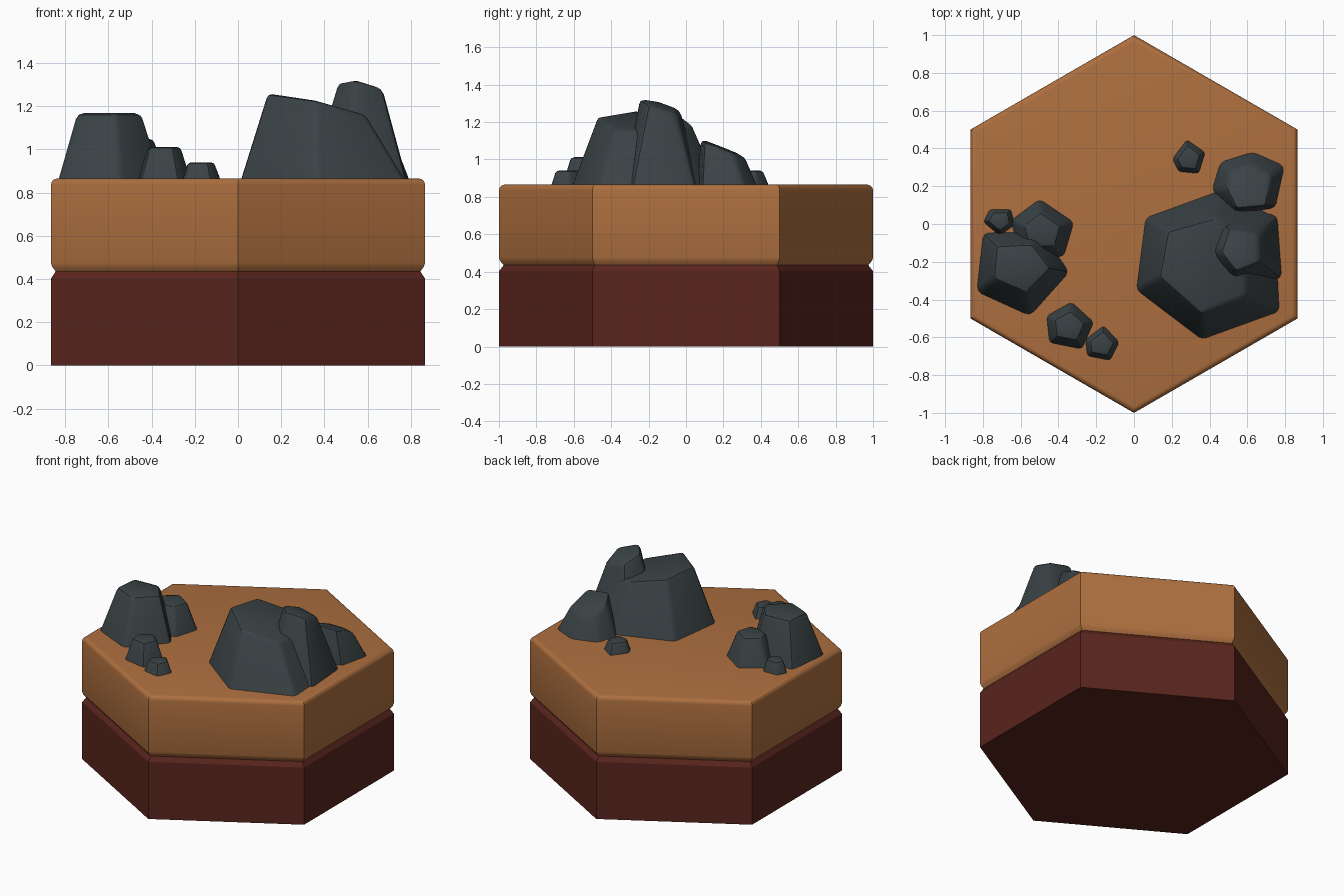
import bpy, bmesh, math

if "Cube" in bpy.data.objects:
    bpy.data.objects.remove(bpy.data.objects["Cube"])

TOP = 0.866


def material(name, rgb):
    m = bpy.data.materials.new(name)
    m.diffuse_color = (*rgb, 1)
    m.use_nodes = True
    m.node_tree.nodes["Principled BSDF"].inputs["Base Color"].default_value = m.diffuse_color
    return m


SOIL = material("soil", (0.42, 0.16, 0.05))
EARTH = material("deep_earth", (0.10, 0.018, 0.012))
STONE = material("stone", (0.042, 0.055, 0.06))


def finish(bm, name, mat):
    bmesh.ops.recalc_face_normals(bm, faces=bm.faces)
    me = bpy.data.meshes.new(name)
    bm.to_mesh(me)
    bm.free()
    ob = bpy.data.objects.new(name, me)
    bpy.context.collection.objects.link(ob)
    me.materials.append(mat)
    bpy.ops.object.select_all(action='DESELECT')
    ob.select_set(True)
    bpy.context.view_layer.objects.active = ob
    bpy.ops.object.shade_smooth_by_angle(angle=math.radians(32))
    return ob


def loft(bm, rings):
    loops = [[bm.verts.new(p) for p in r] for r in rings]
    n = len(loops[0])
    bm.faces.new(loops[0][::-1])
    bm.faces.new(loops[-1])
    for a, b in zip(loops, loops[1:]):
        for i in range(n):
            j = (i + 1) % n
            bm.faces.new((a[i], a[j], b[j], b[i]))


def hex_slab(name, profile, mat):
    """Six-sided slab from (flat-side radius, z) pairs, points toward +-y."""
    bm = bmesh.new()
    k = 2 / math.sqrt(3)
    loft(bm, [[(r * k * math.cos(math.radians(30 + 60 * i)),
                r * k * math.sin(math.radians(30 + 60 * i)), z) for i in range(6)]
              for r, z in profile])
    return finish(bm, name, mat)


def rock(name, base, top, bevel):
    """Pentagonal boulder: base (x, y) corners, top (x, y, z) corners."""
    bm = bmesh.new()
    loft(bm, [[(x, y, TOP - 0.01) for x, y in base], top])
    bm.edges.ensure_lookup_table()
    edges = [e for e in bm.edges if max(v.co.z for v in e.verts) > TOP]
    bmesh.ops.bevel(bm, geom=edges, offset=bevel, segments=2, profile=0.5,
                    affect='EDGES', clamp_overlap=True)
    return finish(bm, name, STONE)


def simple_rock(name, base, z, scale, bevel):
    """Boulder whose flat top is a shrunken copy of its base."""
    cx = sum(p[0] for p in base) / len(base)
    cy = sum(p[1] for p in base) / len(base)
    top = [(cx + (x - cx) * scale, cy + (y - cy) * scale, z) for x, y in base]
    return rock(name, base, top, bevel)


# Hexagonal ground: dark lower layer, lighter upper layer, groove between
R = 0.866
hex_slab("lower_earth_layer", [(R, 0), (R, 0.403), (R - 0.022, 0.435)], EARTH)
b = 0.03
rounded = [(R - b + b * math.cos(t), TOP - b + b * math.sin(t))
           for t in [math.pi / 2 * i / 4 for i in range(5)]]
hex_slab("upper_soil_layer",
         [(R - 0.022, 0.435), (R - 0.005, 0.458), (R, 0.475)] + rounded, SOIL)

# Right-hand boulder cluster
rock("large_boulder",
     [(0.01, -0.35), (0.36, -0.615), (0.775, -0.465), (0.75, 0.04), (0.46, 0.18), (0.06, 0.035)],
     [(0.135, -0.28, 1.26), (0.355, -0.475, 1.23), (0.59, -0.38, 1.16),
      (0.58, -0.05, 1.15), (0.43, 0.03, 1.19), (0.18, -0.04, 1.245)], 0.022)
rock("tall_boulder",
     [(0.32, -0.15), (0.50, -0.34), (0.785, -0.29), (0.76, 0.05), (0.43, 0.09)],
     [(0.46, -0.15, 1.315), (0.54, -0.255, 1.33), (0.67, -0.20, 1.29),
      (0.66, -0.05, 1.245), (0.50, -0.03, 1.27)], 0.03)
rock("back_boulder",
     [(0.52, 0.05), (0.75, 0.085), (0.80, 0.31), (0.63, 0.385), (0.41, 0.20)][:4]
     + [(0.455, 0.33), (0.41, 0.18)],
     [(0.54, 0.08, 1.11), (0.70, 0.095, 1.10), (0.725, 0.255, 1.03),
      (0.62, 0.32, 1.01), (0.515, 0.285, 1.03), (0.49, 0.19, 1.07)], 0.025)
simple_rock("back_pebble",
            [(0.20, 0.345), (0.235, 0.275), (0.345, 0.265), (0.38, 0.38), (0.28, 0.45)],
            0.94, 0.68, 0.014)

# Left-hand boulder cluster
rock("left_boulder",
     [(-0.80, -0.045), (-0.835, -0.36), (-0.55, -0.49), (-0.34, -0.255), (-0.49, -0.04)],
     [(-0.73, -0.115, 1.168), (-0.745, -0.29, 1.168), (-0.57, -0.365, 1.168),
      (-0.44, -0.235, 1.168), (-0.54, -0.105, 1.168)], 0.028)
simple_rock("left_back_boulder",
            [(-0.655, 0.02), (-0.60, -0.19), (-0.37, -0.175), (-0.315, 0.01), (-0.50, 0.135)],
            1.05, 0.58, 0.022)
simple_rock("left_pebble",
            [(-0.80, 0.01), (-0.71, -0.065), (-0.63, -0.005), (-0.65, 0.08), (-0.765, 0.08)],
            0.945, 0.68, 0.014)
simple_rock("front_stone",
            [(-0.465, -0.485), (-0.45, -0.63), (-0.275, -0.665), (-0.21, -0.52), (-0.33, -0.41)],
            1.012, 0.62, 0.018)
simple_rock("front_pebble",
            [(-0.26, -0.61), (-0.25, -0.70), (-0.125, -0.725), (-0.075, -0.625), (-0.16, -0.535)],
            0.94, 0.68, 0.014)
